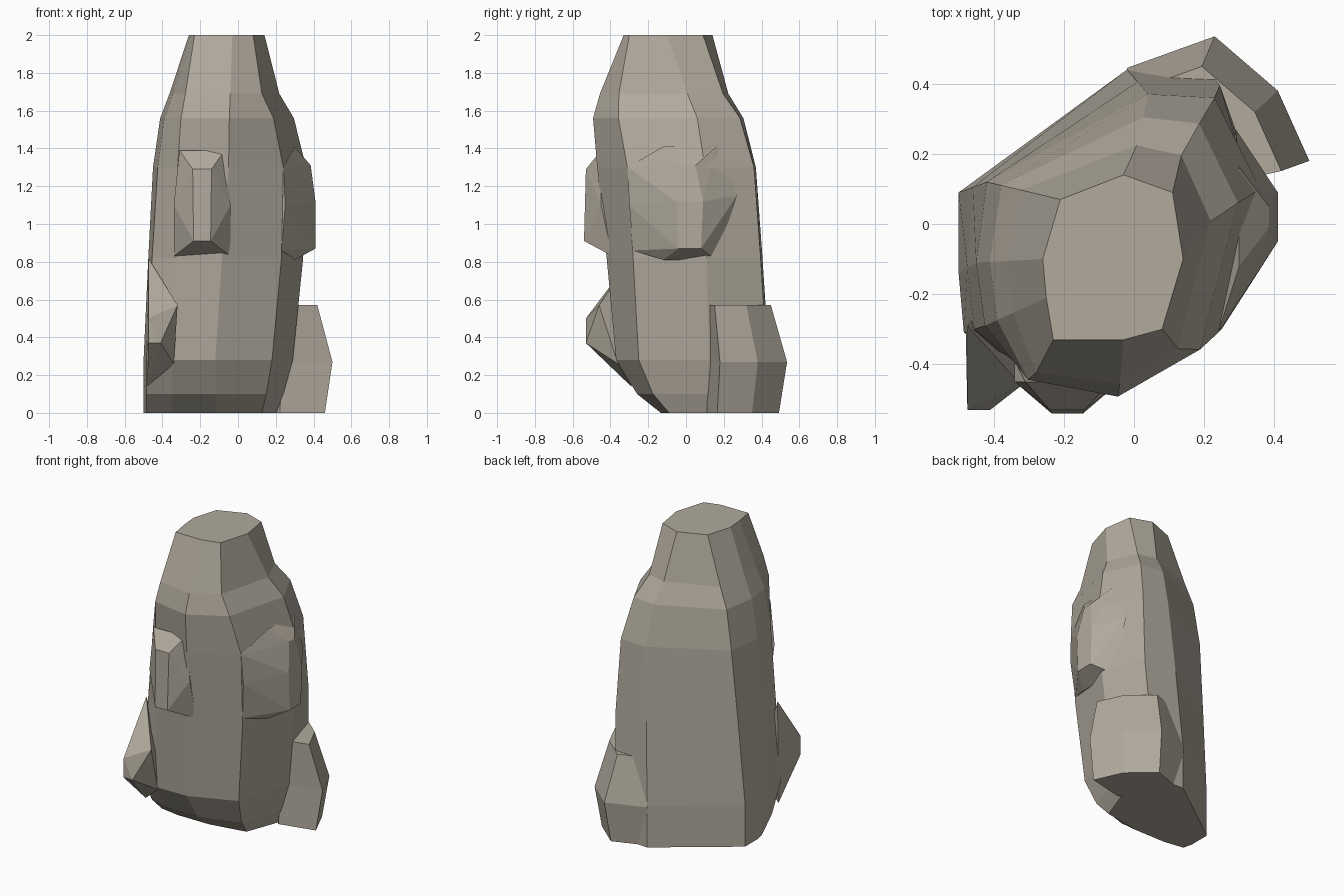
import bpy, bmesh

if "Cube" in bpy.data.objects:
    bpy.data.objects.remove(bpy.data.objects["Cube"])

stone = bpy.data.materials.new("stone")
stone.diffuse_color = (.44, .40, .335, 1)
stone.use_nodes = True
stone.node_tree.nodes["Principled BSDF"].inputs["Base Color"].default_value = stone.diffuse_color

def finish(name, bm):
    bmesh.ops.recalc_face_normals(bm, faces=bm.faces)
    me = bpy.data.meshes.new(name)
    bm.to_mesh(me)
    bm.free()
    me.materials.append(stone)
    ob = bpy.data.objects.new(name, me)
    bpy.context.collection.objects.link(ob)
    return ob

def loft(name, rings):
    bm = bmesh.new()
    rows = [[bm.verts.new((x, y, z)) for x, y in pts] for z, pts in rings]
    n = len(rows[0])
    for a, b in zip(rows, rows[1:]):
        for i in range(n):
            j = (i + 1) % n
            bm.faces.new((a[i], a[j], b[j], b[i]))
    bm.faces.new(rows[0])
    bm.faces.new(rows[-1])
    return finish(name, bm)

def chunk(name, pts, axis=None, centre=0, extra=()):
    """Convex lump, optionally mirrored about a centre line."""
    pts = [list(p) for p in pts]
    if axis is not None:
        for p in list(pts):
            q = list(p)
            q[axis] = 2 * centre - q[axis]
            pts.append(q)
    bm = bmesh.new()
    for p in pts + list(extra):
        bm.verts.new(p)
    bmesh.ops.remove_doubles(bm, verts=bm.verts, dist=.001)
    bmesh.ops.convex_hull(bm, input=bm.verts)
    loose = [v for v in bm.verts if not v.link_faces]
    bmesh.ops.delete(bm, geom=loose, context='VERTS')
    return finish(name, bm)

def blend(a, b, t):
    return [(p[0] + (q[0] - p[0]) * t, p[1] + (q[1] - p[1]) * t) for p, q in zip(a, b)]

# Tapering pillar: left, back, right, front, front-left corner
top = [(-.26, -.10), (-.21, .07), (-.03, .14), (.11, .09), (.14, -.10), (.08, -.30), (-.03, -.33), (-.23, -.33), (-.25, -.21)]
mid = [(-.45, -.11), (-.42, .12), (.04, .37), (.23, .36), (.36, .10), (.24, -.31), (-.05, -.47), (-.32, -.41), (-.425, -.29)]
low = [(-.50, -.14), (-.50, .09), (-.02, .44), (.22, .43), (.29, .12), (.18, -.25), (-.12, -.37), (-.35, -.37), (-.485, -.31)]

def front(pts, dx):
    """Push the front out and pull the right side in."""
    return [(x - dx if x > .15 else x, y - .05 if y < -.3 else y - dx if y > .15 else y) for x, y in pts]

def undercut(k, right):
    """Shrink the foot of the pillar at the front and right."""
    return [(x * right if x > .1 else x, y * k if y < 0 else y) for x, y in low]

upper = front(blend(top, mid, .54), .04)
brow = front(blend(top, mid, .8), .02)
waist = [(x + .02 if x > .1 else x, y) for x, y in blend(mid, low, .5)]
rock = loft("rock_pillar", [(2, top), (1.69, upper), (1.56, brow), (1.3, mid), (.82, waist),
                            (.28, low), (.1, undercut(.7, .83)), (0, undercut(.36, .7))])

# Overhanging bulges on the front and right
lumps = [
    chunk("front_overhang", [(-.07, -.45, 1.39), (-.14, -.53, 1.29), (-.145, -.54, .91),
                             (-.04, -.39, .83), (-.04, -.45, 1.1)], 0, -.19),
    chunk("right_overhang", [(.30, .16, 1.41), (.385, .05, 1.31), (.41, .09, 1.12), (.41, .08, .87), (.30, .16, .81)],
          1, .02, [(.24, -.31, 1.3), (.25, -.30, 1.1), (.23, -.28, .86), (.29, .27, 1.15)]),
    # Jutting boulder at the front left foot
    chunk("front_left_boulder", [
        (-.475, -.53, .37), (-.41, -.53, .37), (-.475, -.53, .5), (-.32, -.46, .57),
        (-.475, -.29, .82), (-.34, -.36, .26), (-.48, -.29, .14), (-.40, -.2, .4)]),
]

# Foot boulder at the back right, widest just above the ground
foot = [(.24, .12), (.50, .18), (.41, .38), (.23, .535), (-.02, .445)]
lumps.append(loft("back_right_boulder", [
    (z, [(x * s, y * s) for x, y in foot]) for z, s in ((.57, .84), (.27, 1), (0, .92))]))

# Fuse everything into one solid rock
for lump in lumps:
    m = rock.modifiers.new(lump.name, 'BOOLEAN')
    m.operation, m.solver, m.object = 'UNION', 'EXACT', lump
bpy.context.view_layer.update()
dg = bpy.context.evaluated_depsgraph_get()
fused = bpy.data.meshes.new_from_object(rock.evaluated_get(dg))
rock.modifiers.clear()
rock.data = fused
for lump in lumps:
    bpy.data.objects.remove(lump)
